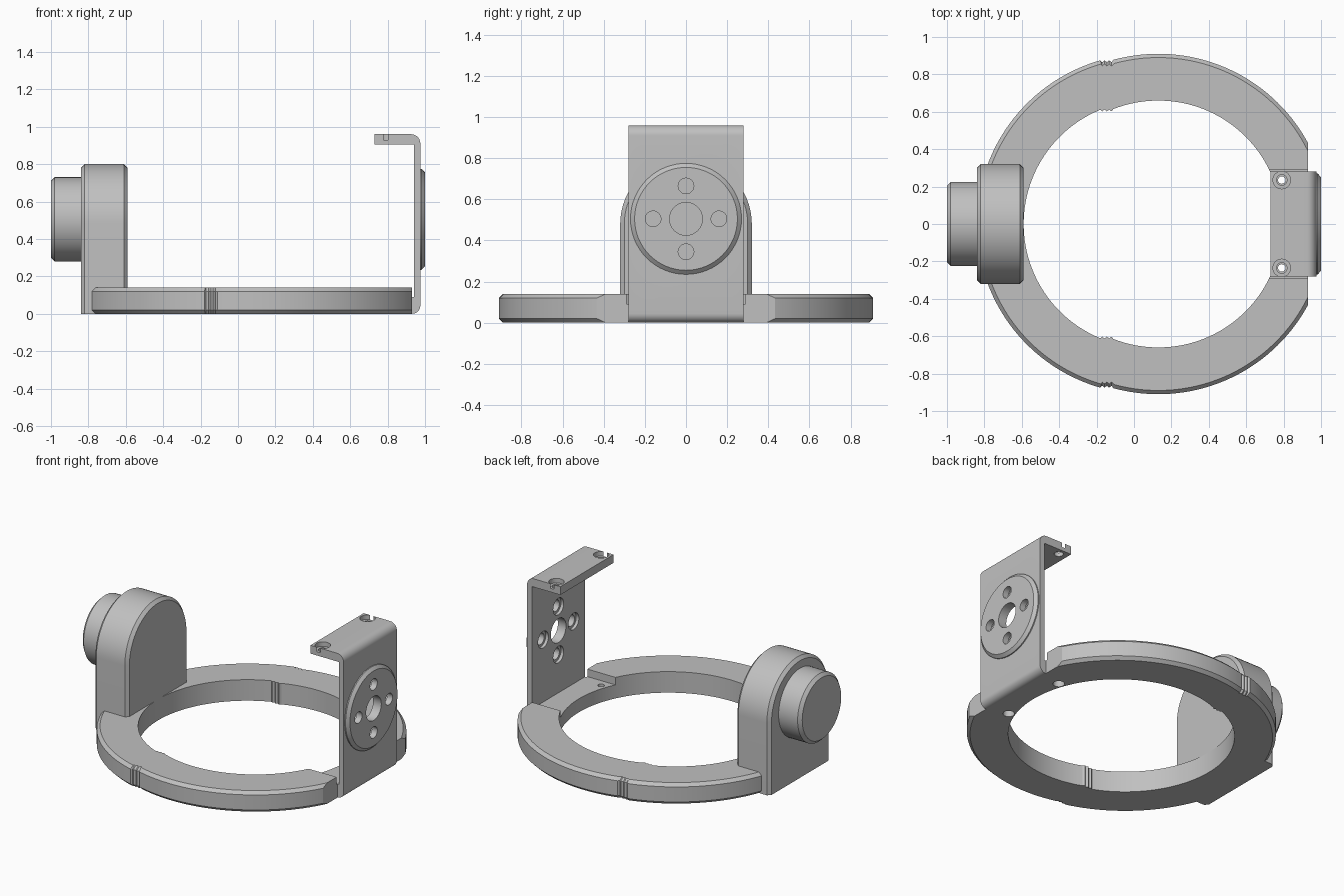
import bpy
import bmesh
from math import sin, cos, acos, pi
from mathutils import Matrix, Vector

default = bpy.data.objects.get("Cube")
if default:
    bpy.data.objects.remove(default, do_unlink=True)

grey = bpy.data.materials.new("light_grey")
grey.use_nodes = True
COLOUR = (0.53, 0.53, 0.53, 1)
grey.diffuse_color = COLOUR
grey.node_tree.nodes["Principled BSDF"].inputs["Base Color"].default_value = COLOUR


def loft(name, loops, closed=False):
    """Skin matching loops of points; cap the ends unless closed."""
    bm = bmesh.new()
    rows = [[bm.verts.new(p) for p in loop] for loop in loops]
    pairs = list(zip(rows, rows[1:]))
    if closed:
        pairs.append((rows[-1], rows[0]))
    else:
        bm.faces.new(rows[0])
        bm.faces.new(rows[-1])
    for a, b in pairs:
        for i in range(len(a)):
            j = (i + 1) % len(a)
            bm.faces.new((a[i], a[j], b[j], b[i]))
    bmesh.ops.recalc_face_normals(bm, faces=bm.faces)
    mesh = bpy.data.meshes.new(name)
    bm.to_mesh(mesh)
    bm.free()
    mesh.materials.append(grey)
    obj = bpy.data.objects.new(name, mesh)
    bpy.context.collection.objects.link(obj)
    return obj


def arc(cu, cv, r, start, end, n):
    return [(cu + r * cos(start + (end - start) * i / n),
             cv + r * sin(start + (end - start) * i / n)) for i in range(n + 1)]


def turned(name, z, steps, n=64):
    """Round part along x from (x, radius) steps."""
    ring = lambda r: arc(0, z, r, 0, 2 * pi, n)[:-1]
    return loft(name, [[(x, y, h) for y, h in ring(r)] for x, r in steps])


def cutter_cylinder(axis, centre, r, depth):
    bm = bmesh.new()
    turn = Matrix.Rotation(pi / 2, 4, 'Y') if axis == 'X' else Matrix()
    bmesh.ops.create_cone(bm, cap_ends=True, segments=32, radius1=r, radius2=r,
                          depth=depth, matrix=Matrix.Translation(centre) @ turn)
    return finish_cutter(bm)


def cutter_box(lo, hi):
    bm = bmesh.new()
    lo, hi = Vector(lo), Vector(hi)
    bmesh.ops.create_cube(bm, size=1, matrix=Matrix.Translation((lo + hi) / 2)
                          @ Matrix.Diagonal((*(hi - lo), 1)))
    return finish_cutter(bm)


def finish_cutter(bm):
    mesh = bpy.data.meshes.new("cutter")
    bm.to_mesh(mesh)
    bm.free()
    mesh.materials.append(grey)
    obj = bpy.data.objects.new("cutter", mesh)
    obj.hide_render = True
    bpy.context.collection.objects.link(obj)
    return obj


def activate(obj):
    bpy.ops.object.select_all(action='DESELECT')
    obj.select_set(True)
    bpy.context.view_layer.objects.active = obj


def combine(obj, other, operation='DIFFERENCE'):
    activate(obj)
    mod = obj.modifiers.new("bool", 'BOOLEAN')
    mod.operation, mod.object, mod.solver = operation, other, 'EXACT'
    bpy.ops.object.modifier_apply(modifier=mod.name)
    bpy.data.objects.remove(other, do_unlink=True)


# Base ring: two offset arcs joined by a short toothed strip
R_IN, R_OUT, THICK, BEVEL = 0.66, 0.91, 0.14, 0.02


def station(inner, outer, normal):
    (ix, iy), (ox, oy), (nx, ny) = inner, outer, normal
    bx, by = ox - nx * BEVEL, oy - ny * BEVEL
    return [(ix, iy, 0), (bx, by, 0), (ox, oy, BEVEL), (ox, oy, THICK - BEVEL),
            (bx, by, THICK), (ix, iy, THICK)]


def arc_stations(cx, x_end, start, n):
    ends = [acos((x_end - cx) / r) for r in (R_IN, R_OUT)]
    out = []
    for i in range(n + 1):
        a, b = [start + (e - start) * i / n for e in ends]
        out.append(station((cx + R_IN * cos(a), R_IN * sin(a)),
                           (cx + R_OUT * cos(b), R_OUT * sin(b)), (cos(b), sin(b))))
    return out


half = arc_stations(0.13, -0.11, 0, 44)
for k in range(5):
    x, dip = -0.12 - k * 0.0125, 0.01 * (k % 2 == 0)
    half.append(station((x, 0.612 - dip), (x, 0.875 - dip), (0, 1)))
half += arc_stations(0.07, -0.18, pi, 40)[::-1]
mirrored = [[(x, -y, z) for x, y, z in s] for s in half[-2:0:-1]]
base_ring = loft("base_ring", half + mirrored, closed=True)

# Flat end and bracket seat on the ring
combine(base_ring, cutter_box((0.93, -1, -1), (1.3, 1, 1)))
combine(base_ring, cutter_box((0.6, -0.29, 0.09), (1.1, 0.29, 0.3)))
for s in (-1, 1):
    combine(base_ring, cutter_cylinder('Z', (0.79, s * 0.235, 0), 0.02, 0.5))
    combine(base_ring, cutter_cylinder('Z', (0.79, s * 0.235, 0), 0.035, 0.08))

# Round-topped pivot housing


def arch(x, r):
    pts = [(r, 0)] + arc(0, 0.48, r, 0, pi, 40) + [(-r, 0)]
    return [(x, y, z) for y, z in pts]


housing = loft("pivot_housing", [arch(-0.84, 0.30), arch(-0.82, 0.32),
                                 arch(-0.61, 0.32), arch(-0.59, 0.30)])

# Knob on the housing
AXIS = 0.505
knob = turned("pivot_knob", AXIS, [(-1, 0.205), (-0.98, 0.225), (-0.83, 0.225)])

# Folded upright bracket
profile = [(0.93, 0.09), (0.94, 0.09), (0.94, 0.905), (0.73, 0.905), (0.73, 0.96)]
profile += arc(0.925, 0.91, 0.05, pi / 2, 0, 8)
profile += arc(0.93, 0.045, 0.045, 0, -pi / 2, 8)
bracket = loft("upright_bracket", [[(x, y, z) for x, z in profile] for y in (-0.28, 0.28)])

# Raised mounting disc on the bracket
disc = turned("mounting_disc", AXIS, [(0.96, 0.27), (0.982, 0.27), (1, 0.25)])
combine(bracket, disc, 'UNION')

# Bracket holes: centre bore, four recessed screws, two flange screws
combine(bracket, cutter_cylinder('X', (0.97, 0, AXIS), 0.08, 0.3))
for y, z in ((0.16, 0), (-0.16, 0), (0, 0.16), (0, -0.16)):
    combine(bracket, cutter_cylinder('X', (0.97, y, AXIS + z), 0.038, 0.3))
    combine(bracket, cutter_cylinder('X', (0.92, y, AXIS + z), 0.055, 0.08))
for s in (-1, 1):
    combine(bracket, cutter_cylinder('Z', (0.79, s * 0.235, 0.93), 0.028, 0.2))
    combine(bracket, cutter_cylinder('Z', (0.79, s * 0.235, 0.98), 0.047, 0.1))

# Smooth curved walls, crisp edges
for part in (base_ring, housing, knob, bracket):
    activate(part)
    bpy.ops.object.shade_smooth_by_angle(angle=pi / 7)
